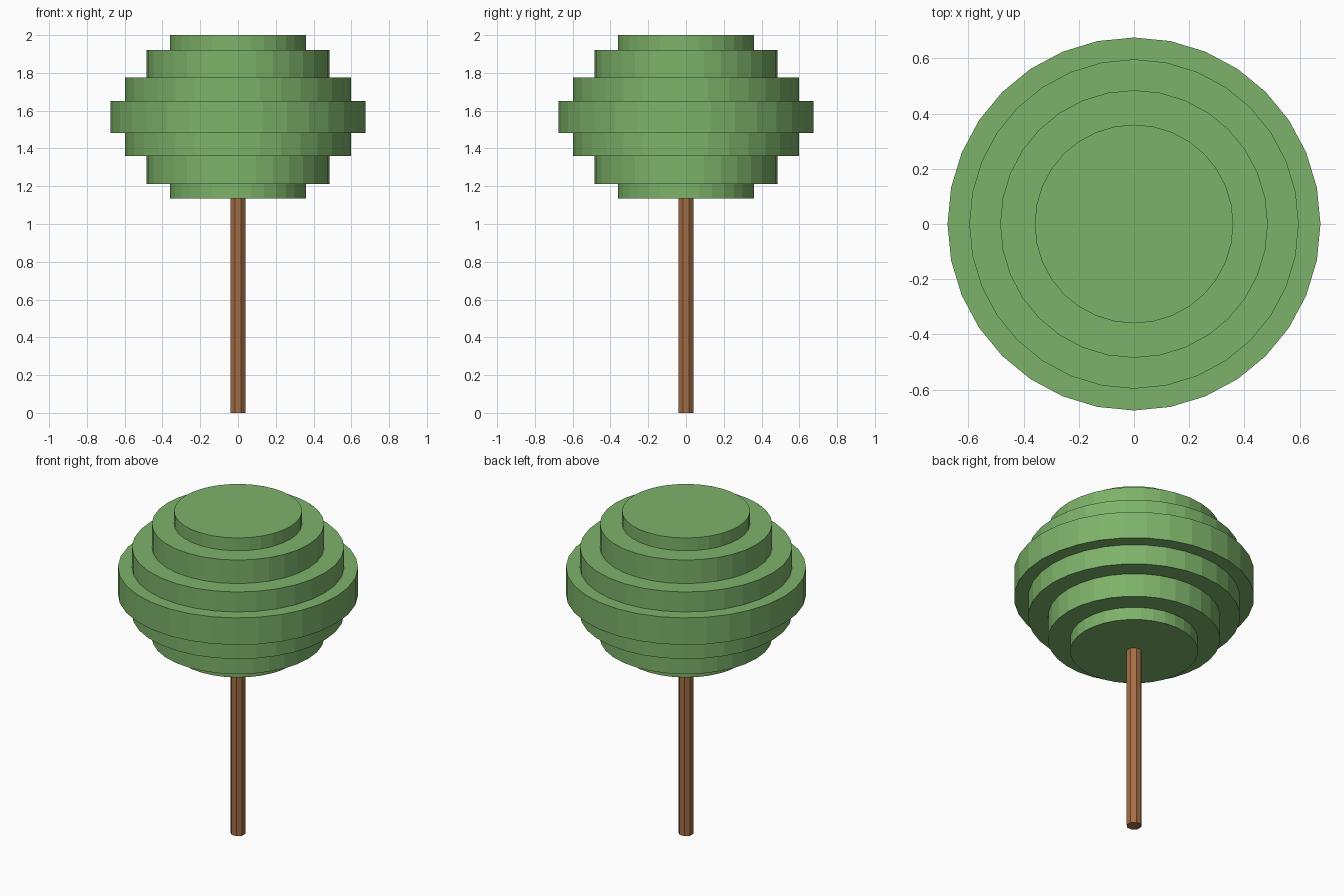
import bpy, bmesh, math

if "Cube" in bpy.data.objects:
    bpy.data.objects.remove(bpy.data.objects["Cube"])


def material(name, rgb):
    m = bpy.data.materials.new(name)
    m.diffuse_color = (*rgb, 1.0)
    m.use_nodes = True
    m.node_tree.nodes["Principled BSDF"].inputs["Base Color"].default_value = m.diffuse_color
    return m


def lathe(name, profile, sides, mat, turn=0.0):
    """Closed solid of revolution around z from (radius, z) points, bottom to top."""
    bm = bmesh.new()
    rings = []
    for r, z in profile:
        angles = [turn + math.tau * i / sides for i in range(sides)]
        rings.append([bm.verts.new((r * math.cos(a), r * math.sin(a), z)) for a in angles])
    for low, high in zip(rings, rings[1:]):
        for i in range(sides):
            j = (i + 1) % sides
            bm.faces.new((low[i], low[j], high[j], high[i]))
    bm.faces.new(rings[0][::-1])
    bm.faces.new(rings[-1])
    mesh = bpy.data.meshes.new(name)
    bm.to_mesh(mesh)
    bm.free()
    mesh.materials.append(mat)
    obj = bpy.data.objects.new(name, mesh)
    bpy.context.collection.objects.link(obj)
    return obj


leaf_green = material("leaf green", (0.205, 0.448, 0.143))
bark_brown = material("bark brown", (0.37, 0.16, 0.06))

# Crown: stepped ball, symmetric about its middle height
middle = 1.567
steps = [(0.36, 0.433, 0.354), (0.485, 0.354, 0.208), (0.597, 0.208, 0.084)]
lower = []
for r, outer, inner in steps:
    lower += [(r, middle - outer), (r, middle - inner)]
lower.append((0.676, middle - 0.084))
upper = [(r, 2 * middle - z) for r, z in reversed(lower)]
lathe("crown", lower + upper, 32, leaf_green)

# Trunk: eight-sided post with flat sides facing the axes
lathe("trunk", [(0.043, 0.0), (0.043, 1.15)], 8, bark_brown, math.pi / 8)
